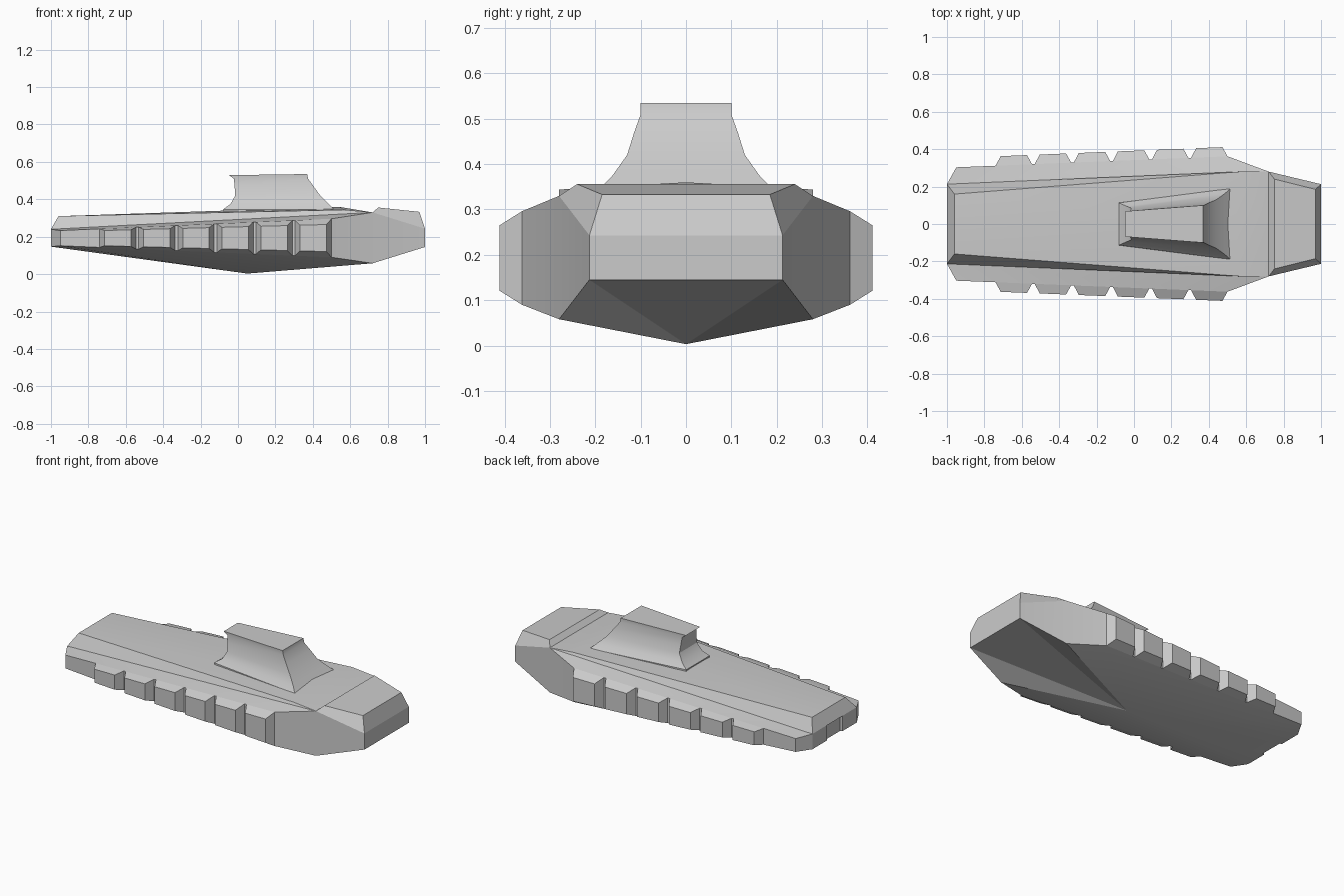
import bpy, bmesh, math

if "Cube" in bpy.data.objects:
    bpy.data.objects.remove(bpy.data.objects["Cube"])


def make(name, verts, faces, smooth=None):
    me = bpy.data.meshes.new(name)
    me.from_pydata(verts, [], faces)
    bm = bmesh.new()
    bm.from_mesh(me)
    bmesh.ops.remove_doubles(bm, verts=bm.verts, dist=1e-5)
    bmesh.ops.recalc_face_normals(bm, faces=bm.faces)
    bm.to_mesh(me)
    bm.free()
    ob = bpy.data.objects.new(name, me)
    bpy.context.collection.objects.link(ob)
    if smooth:
        bpy.ops.object.select_all(action='DESELECT')
        ob.select_set(True)
        bpy.context.view_layer.objects.active = ob
        bpy.ops.object.shade_smooth_by_angle(angle=math.radians(smooth))
    return ob


def polygons(name, polys, smooth=None):
    verts, faces = [], []
    for p in polys:
        faces.append(list(range(len(verts), len(verts) + len(p))))
        verts += p
    return make(name, verts, faces, smooth)


def mir(p):
    return (p[0], -p[1], p[2])


# Hull stations along one side: lower and upper edge
low = [(-1, .213, .147), (-.95, .303, .152), (.5, .362, .09), (.72, .28, .058), (1, .213, .145)]
up = [(-1, .213, .24), (-.95, .303, .233), (.5, .362, .296), (.72, .28, .33), (1, .213, .243)]
keel = (.05, 0, .003)
deck_a, deck_f = (-.96, .16, .31), (.57, .28, .344)
crown_a, crown_f = (-.96, 0, .31), (.54, 0, .36)
nose_a, nose_f = (.75, .24, .356), (.97, .185, .333)
nose_c = (.72, 0, .33)

half = []
for i in range(4):
    half.append([low[i], low[i + 1], up[i + 1], up[i]])
    half.append([low[i], low[i + 1], keel])
half += [
    [up[0], up[1], up[2]], [up[0], up[2], up[3]],       # side shelf
    [up[0], up[3], deck_f, deck_a],                     # deck chamfer
    [deck_a, deck_f, crown_f, crown_a],                 # deck
    [deck_f, up[3], nose_c, crown_f],
    [up[3], up[4], nose_f, nose_a],                     # nose flank
]
polys = half + [[mir(p) for p in f] for f in half]


def across(a, b):
    return [a, b, mir(b), mir(a)]


polys += [across(low[0], up[0]), [up[0], deck_a, crown_a, mir(deck_a), mir(up[0])],
          [low[0], mir(low[0]), keel], [low[4], mir(low[4]), keel],
          across(low[4], up[4]), across(up[4], nose_f), across(nose_f, nose_a),
          [up[3], nose_c, mir(up[3]), mir(nose_a), nose_a]]
hull = polygons("hull", polys, 14)

# Shallow stern recess
bpy.ops.mesh.primitive_cube_add(size=1, location=(-1.035, 0, .19))
cutter = bpy.context.object
cutter.name = "stern_recess_cutter"
cutter.scale = (.1, .15, .098)
cutter.hide_render = True
cutter.hide_viewport = True
mod = hull.modifiers.new("stern_recess", 'BOOLEAN')
mod.object = cutter
mod.operation = 'DIFFERENCE'
mod.solver = 'EXACT'


# Side armour plates, tapering with the hull edge
def edge(x, out):
    t = (x + .95) / 1.45
    y = .303 + .059 * t
    zb, zt = .152 - .062 * t, .233 + .063 * t
    if out < 0:
        return [(x, y - .02, zb + .004), (x, y - .02, zt - .004)]
    if out == 0:
        return [(x, y, zb), (x, y, zt)]
    inset = .006 + .024 * t
    return [(x, y + .05, zb + inset), (x, y + .05, zt - inset)]


for side in (1, -1):
    for k in range(6):
        x0 = -.74 + k * .209
        x1 = x0 + .195
        v = []
        for xa, xb, out in ((x0, x1, -1), (x0, x1, 0), (x0 + .027, x1 - .027, 1)):
            a, b = edge(xa, out), edge(xb, out)
            v += [a[0], b[0], b[1], a[1]]
        v = [(x, y * side, z) for x, y, z in v]
        f = [(0, 1, 2, 3), (8, 9, 10, 11)]
        for r in (0, 4):
            f += [(r + i, r + (i + 1) % 4, r + 4 + (i + 1) % 4, r + 4 + i) for i in range(4)]
        make("armour_plate", v, f)

# Superstructure: stacked rings (z, aft x, aft half-width, fore x, fore half-width)
rings = [(.32, -.08, .115, .515, .19), (.346, -.08, .113, .515, .19), (.375, -.04, .095, .485, .162),
         (.42, -.015, .085, .44, .13), (.468, -.018, .075, .405, .115), (.51, -.022, .068, .375, .1),
         (.535, -.048, .068, .37, .1)]
v, f = [], []
for z, xa, ya, xf, yf in rings:
    za = z - .006 if z > .53 else z
    v += [(xa, -ya, za), (xf, -yf, z), (xf, yf, z), (xa, ya, za)]
for r in range(len(rings) - 1):
    f += [(4 * r + i, 4 * r + (i + 1) % 4, 4 * r + 4 + (i + 1) % 4, 4 * r + 4 + i) for i in range(4)]
n = len(v)
f += [(0, 1, 2, 3), (n - 4, n - 3, n - 2, n - 1)]
make("superstructure", v, f, 32)
